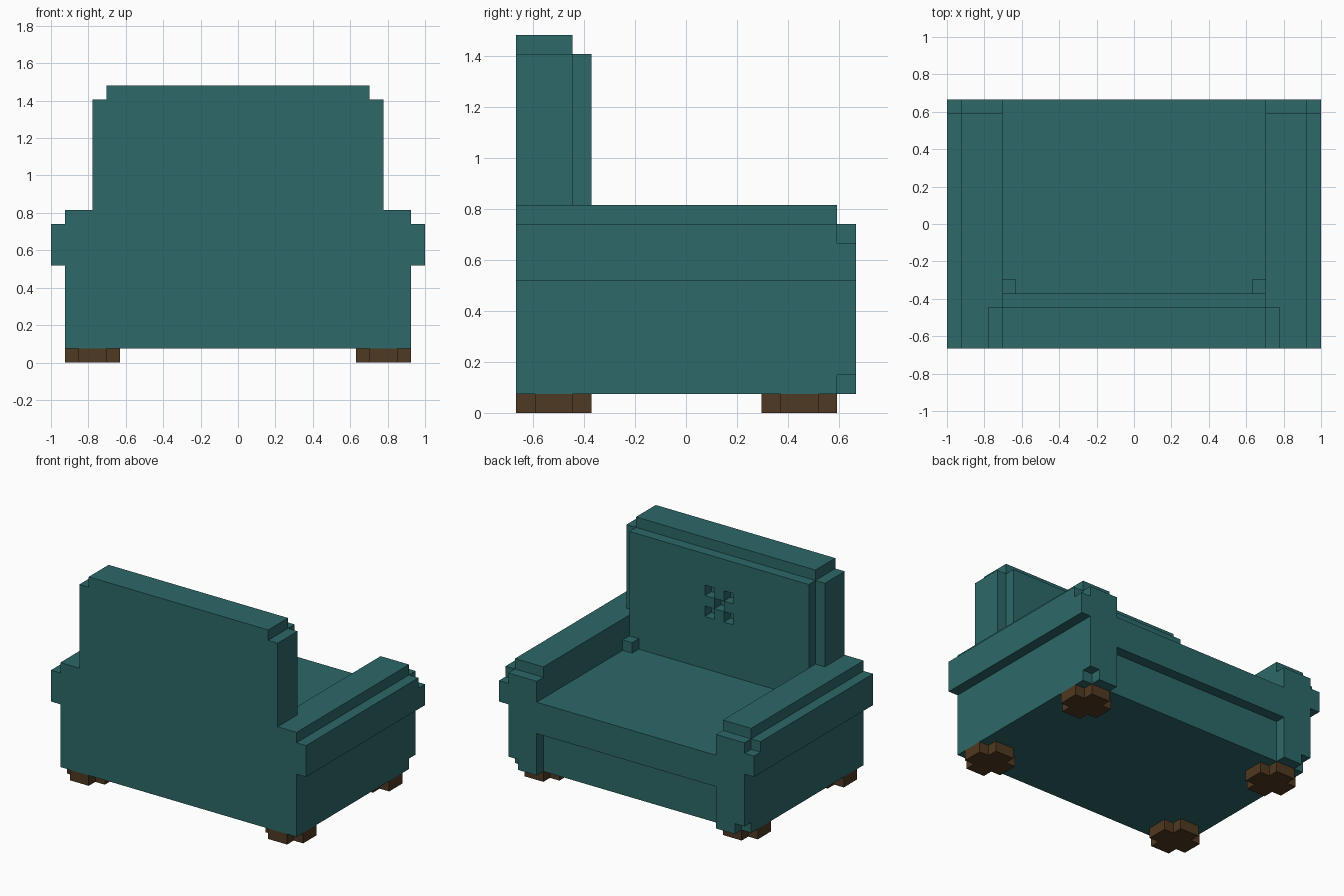
import bpy, bmesh
from mathutils import Vector

if "Cube" in bpy.data.objects:
    bpy.data.objects.remove(bpy.data.objects["Cube"])

U = 2 / 27                      # block size: the chair is 27 x 18 x 20 blocks
W, D = 27, 18


def material(name, rgb):
    m = bpy.data.materials.new(name)
    m.diffuse_color = (*rgb, 1)
    m.use_nodes = True
    m.node_tree.nodes["Principled BSDF"].inputs["Base Color"].default_value = m.diffuse_color
    return m


teal = material("teal fabric", (0.026, 0.138, 0.138))
brown = material("dark wood", (0.078, 0.041, 0.016))


def box(x0, y0, z0, x1, y1, z1):
    """Blocks filling a box."""
    return {(x, y, z) for x in range(x0, x1) for y in range(y0, y1) for z in range(z0, z1)}


def mirror(cells):
    return {(W - 1 - x, y, z) for x, y, z in cells}


parts = {}

# Seat: deep cushion block with a recessed lower front panel and two corner tufts
tuft = box(4, 4, 8, 5, 5, 9)
seat = (box(4, 0, 1, 23, 18, 8) - box(4, 17, 1, 23, 18, 5)) | tuft | mirror(tuft)
parts["seat"] = (seat, teal)

# Arm: side wall, overhanging roll and top pad, with nicked front corners
arm = box(1, 0, 1, 4, 18, 10) | box(0, 0, 7, 1, 18, 10) | box(1, 0, 10, 4, 17, 11)
arm -= box(0, 17, 9, 1, 18, 10) | box(1, 17, 1, 2, 18, 2)
parts["left_arm"] = (arm, teal)
parts["right_arm"] = (mirror(arm), teal)

# Backrest: wide slab, raised top and front cushion with an X of tufting holes
back = box(4, 0, 8, 23, 3, 20) | box(3, 0, 11, 24, 3, 19) | box(4, 3, 8, 23, 4, 19)
back -= {(13 + dx, 3, 14 + dz) for dx, dz in ((0, 0), (1, 1), (1, -1), (-1, 1), (-1, -1))}
parts["backrest"] = (back, teal)

# Feet: stubby crosses
for label, y in (("back", 0), ("front", 13)):
    foot = box(1, y + 1, 0, 5, y + 3, 1) | box(2, y, 0, 4, y + 4, 1)
    parts["left_%s_foot" % label] = (foot, brown)
    parts["right_%s_foot" % label] = (mirror(foot), brown)

solid = set().union(*(cells for cells, _ in parts.values()))


def build(name, cells, mat):
    """Outer skin of a group of blocks, merged into large flat faces."""
    bm = bmesh.new()
    verts = {}

    def vert(p):
        if p not in verts:
            verts[p] = bm.verts.new(Vector((p[0] - W / 2, p[1] - D / 2, p[2])) * U)
        return verts[p]

    for c in sorted(cells):
        for axis in range(3):
            for side in (0, 1):
                near = list(c)
                near[axis] += 2 * side - 1
                if tuple(near) in solid:
                    continue
                b, d = (axis + 1) % 3, (axis + 2) % 3
                corners = []
                for s, t in ((0, 0), (1, 0), (1, 1), (0, 1)):
                    p = list(c)
                    p[axis] += side
                    p[b] += s
                    p[d] += t
                    corners.append(vert(tuple(p)))
                bm.faces.new(corners if side else corners[::-1])
    bmesh.ops.dissolve_limit(bm, angle_limit=0.01, verts=bm.verts[:], edges=bm.edges[:])
    mesh = bpy.data.meshes.new(name)
    bm.to_mesh(mesh)
    bm.free()
    mesh.materials.append(mat)
    bpy.context.collection.objects.link(bpy.data.objects.new(name, mesh))


for name, (cells, mat) in parts.items():
    build(name, cells, mat)
